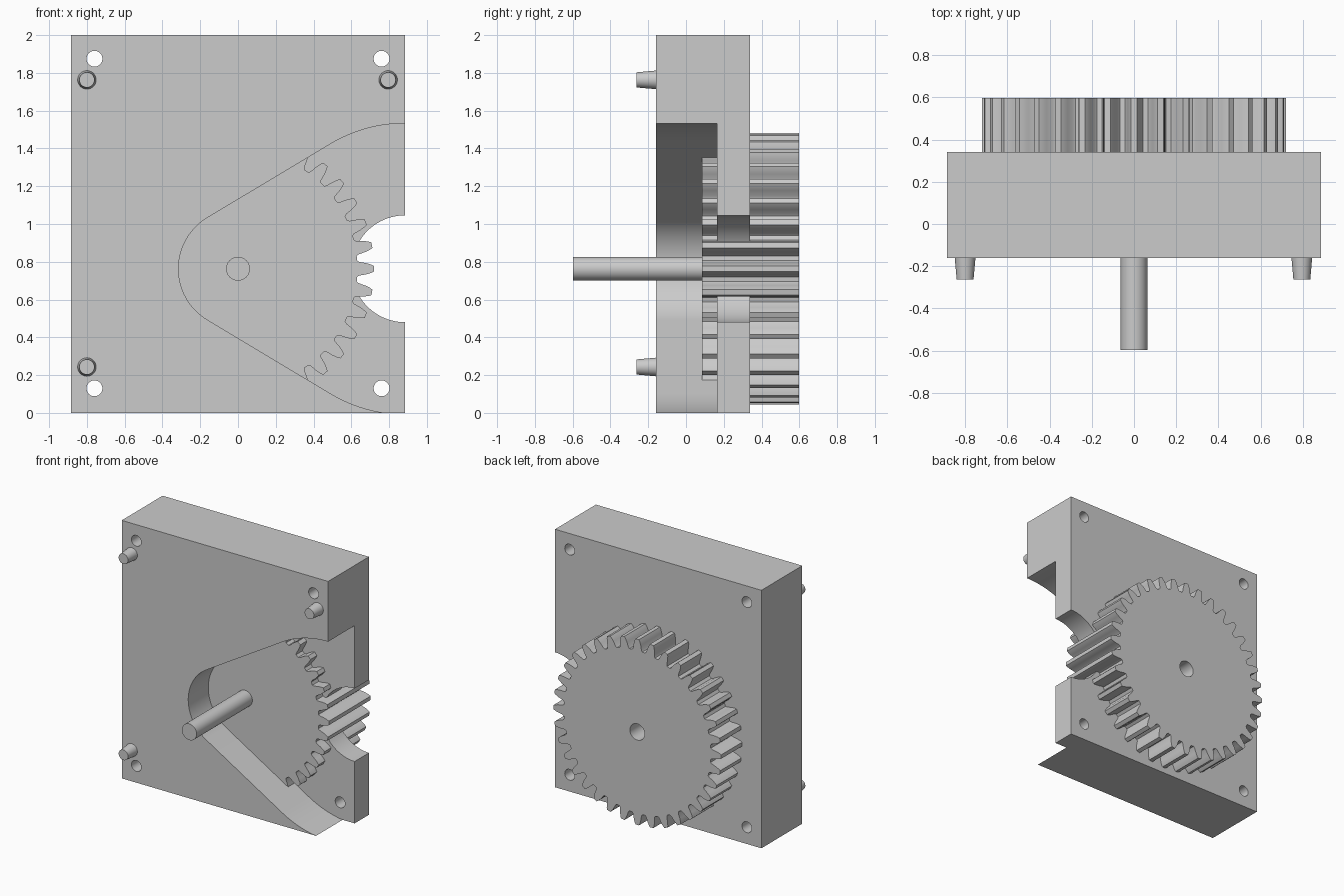
import bpy, bmesh
from math import sin, cos, pi, radians, asin

if "Cube" in bpy.data.objects:
    bpy.data.objects.remove(bpy.data.objects["Cube"])

AXIS_Z = 0.763          # height of the gear axis
HALF_W = 0.885          # half width of the plate


def prism(name, pts, y0, y1):
    """Extrude an (x, z) outline along y."""
    bm = bmesh.new()
    face = bm.faces.new([bm.verts.new((x, y0, z)) for x, z in pts])
    ext = bmesh.ops.extrude_face_region(bm, geom=[face])
    verts = [v for v in ext["geom"] if isinstance(v, bmesh.types.BMVert)]
    bmesh.ops.translate(bm, verts=verts, vec=(0, y1 - y0, 0))
    bmesh.ops.recalc_face_normals(bm, faces=bm.faces[:])
    mesh = bpy.data.meshes.new(name)
    bm.to_mesh(mesh)
    bm.free()
    ob = bpy.data.objects.new(name, mesh)
    bpy.context.collection.objects.link(ob)
    return ob


def rod(name, x, z, y0, y1, r0, r1=None, sides=48):
    """Cylinder or cone along y, r0 at y0 and r1 at y1."""
    bpy.ops.mesh.primitive_cone_add(
        vertices=sides, radius1=r1 or r0, radius2=r0, depth=y1 - y0,
        location=(x, (y0 + y1) / 2, z), rotation=(pi / 2, 0, 0))
    ob = bpy.context.object
    ob.name = name
    return ob


def arc(cx, cz, r, a0, a1, n):
    return [(cx + r * cos(a0 + (a1 - a0) * i / n),
             cz + r * sin(a0 + (a1 - a0) * i / n)) for i in range(n + 1)]


def activate(ob):
    bpy.ops.object.select_all(action='DESELECT')
    ob.select_set(True)
    bpy.context.view_layer.objects.active = ob


def cut(ob, cutter):
    mod = ob.modifiers.new("cut", 'BOOLEAN')
    mod.operation = 'DIFFERENCE'
    mod.solver = 'EXACT'
    mod.object = cutter
    cutter.hide_render = True
    activate(ob)
    bpy.ops.object.modifier_apply(modifier=mod.name)
    bpy.data.objects.remove(cutter)


def smooth(ob):
    activate(ob)
    bpy.ops.object.shade_smooth_by_angle(angle=radians(30))


# Housing plate
plate = prism("housing_plate", [(-HALF_W, 0), (HALF_W, 0), (HALF_W, 2), (-HALF_W, 2)],
              -0.16, 0.34)

# Front pocket: small and large arcs joined by tangent lines, open on the right
R_SMALL, R_LARGE = 0.315, 0.77
tan_a = pi / 2 + asin((R_LARGE - R_SMALL) / HALF_W)
outline = (arc(HALF_W, AXIS_Z, R_LARGE, pi / 2, tan_a, 16)
           + arc(0, AXIS_Z, R_SMALL, tan_a, 2 * pi - tan_a, 32)
           + arc(HALF_W, AXIS_Z, R_LARGE, 2 * pi - tan_a, 1.5 * pi, 16)
           + [(1.1, AXIS_Z - R_LARGE), (1.1, AXIS_Z + R_LARGE)])
cut(plate, prism("pocket_cutter", outline, -0.3, 0.165))

# Side notch where the mating gear reaches in
cut(plate, rod("notch_cutter", HALF_W, AXIS_Z, 0.0, 0.5, 0.283, sides=96))

# Corner screw holes
for x in (-0.76, 0.76):
    for z in (0.13, 1.875):
        cut(plate, rod("hole_cutter", x, z, -0.5, 0.5, 0.042, sides=32))
smooth(plate)

# Spur gear running through the plate
TEETH = 36
half_tooth = [(0.632, 3.9), (0.643, 3.2), (0.68, 2.5), (0.705, 1.8), (0.72, 1.2)]
profile = [(r, -a) for r, a in half_tooth] + [(r, a) for r, a in reversed(half_tooth)]
teeth = []
for i in range(TEETH):
    for r, a in profile:
        t = radians(a + i * 360 / TEETH)
        teeth.append((r * cos(t), AXIS_Z + r * sin(t)))
gear = prism("spur_gear", teeth, 0.086, 0.597)
cut(gear, rod("bore_cutter", 0, AXIS_Z, 0.34, 0.8, 0.063))
smooth(gear)

# Drive shaft
smooth(rod("drive_shaft", 0, AXIS_Z, -0.597, 0.1, 0.063))

# Tapered locating pegs
for name, x, z in (("peg_top_left", -0.8, 1.763), ("peg_top_right", 0.795, 1.763),
                   ("peg_bottom_left", -0.8, 0.243)):
    smooth(rod(name, x, z, -0.262, -0.15, 0.04, 0.05, 32))
